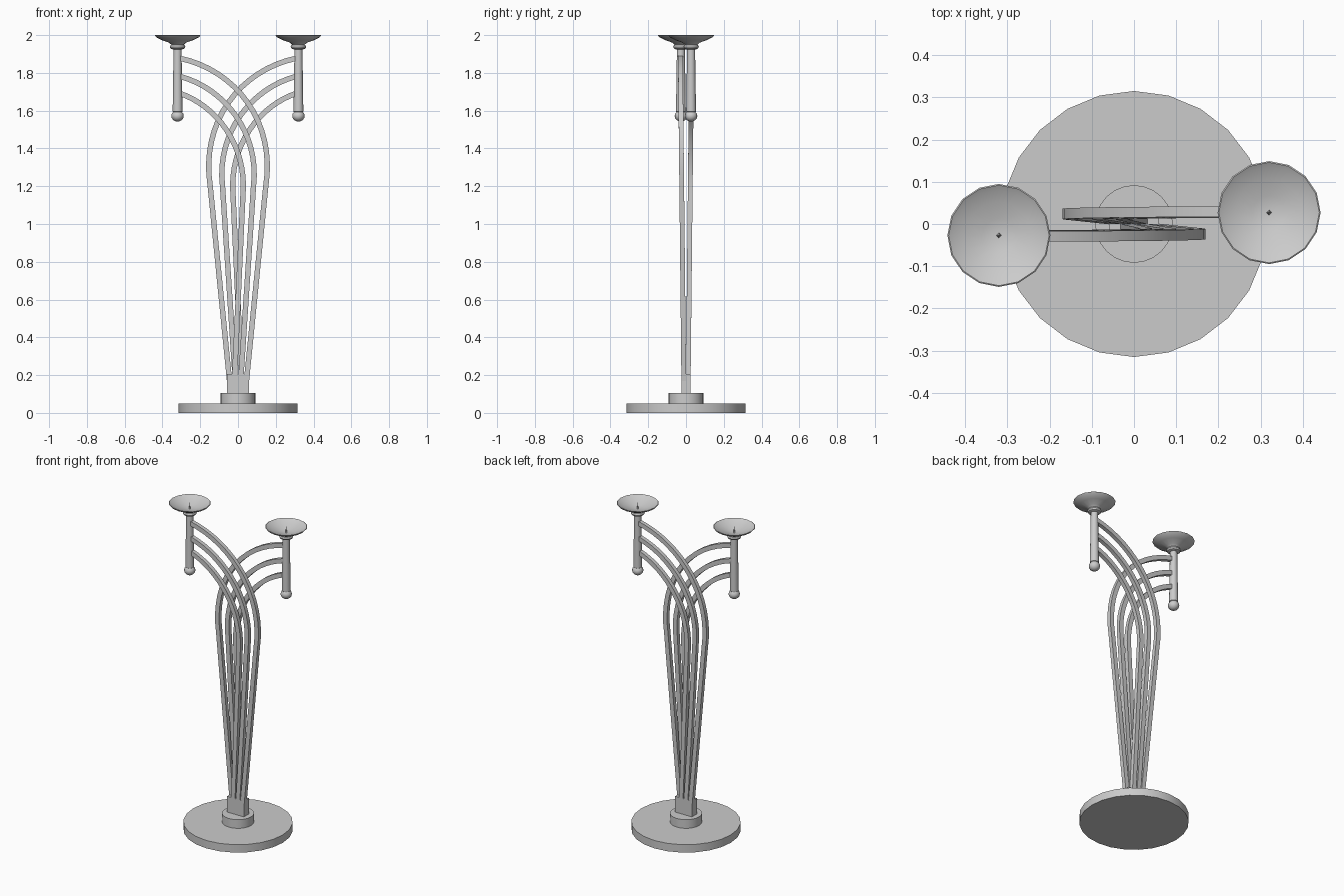
import bpy, bmesh, math
from mathutils import Vector
from mathutils.geometry import interpolate_bezier

if "Cube" in bpy.data.objects:
    bpy.data.objects.remove(bpy.data.objects["Cube"])


def finish(bm, name):
    bmesh.ops.recalc_face_normals(bm, faces=bm.faces)
    me = bpy.data.meshes.new(name)
    bm.to_mesh(me)
    bm.free()
    ob = bpy.data.objects.new(name, me)
    bpy.context.collection.objects.link(ob)
    bpy.ops.object.select_all(action='DESELECT')
    ob.select_set(True)
    bpy.context.view_layer.objects.active = ob
    bpy.ops.object.shade_smooth_by_angle(angle=math.radians(35))
    return ob


def lathe(name, profile, sides, x=0, y=0):
    """Revolve (radius, z) points around a vertical axis at x, y."""
    bm = bmesh.new()
    vs = [bm.verts.new((r, 0, z)) for r, z in profile]
    es = [bm.edges.new(p) for p in zip(vs, vs[1:])]
    bmesh.ops.spin(bm, geom=vs + es, cent=(0, 0, 0), axis=(0, 0, 1),
                   angle=math.tau, steps=sides, use_duplicate=False)
    bmesh.ops.remove_doubles(bm, verts=bm.verts, dist=1e-5)
    bmesh.ops.translate(bm, verts=bm.verts, vec=(x, y, 0))
    return finish(bm, name)


def bar(name, foot, shoulder, h1, h2, tip, side, w=0.028, d=0.025):
    """Square bar: straight leg, then a bezier arch; side -1 turns it 180 degrees."""
    V = lambda p: Vector((p[0], 0, p[1]))
    path = [V(foot)] + interpolate_bezier(V(shoulder), V(h1), V(h2), V(tip), 17)
    bm = bmesh.new()
    rings = []
    for i, p in enumerate(path):
        t = (path[min(i + 1, len(path) - 1)] - path[max(i - 1, 0)]).normalized()
        n = Vector((t.z, 0, -t.x)) * w / 2
        c = p + Vector((0, -(0.010 + 0.0105 * p.z), 0))
        k = Vector((0, d / 2, 0))
        ring = []
        for q in (c + n + k, c + n - k, c - n - k, c - n + k):
            ring.append(bm.verts.new((q.x * side, q.y * side, q.z)))
        rings.append(ring)
    for a, b in zip(rings, rings[1:]):
        for j in range(4):
            bm.faces.new((a[j], a[(j + 1) % 4], b[(j + 1) % 4], b[j]))
    bm.faces.new(rings[0])
    bm.faces.new(rings[-1])
    finish(bm, name)


# Round base and collar
lathe("base_disc", [(0, 0), (0.315, 0), (0.315, 0.05), (0, 0.05)], 24)
lathe("base_collar", [(0, 0.05), (0.092, 0.05), (0.092, 0.105), (0, 0.105)], 24)

# Block that gathers the bars
bm = bmesh.new()
bmesh.ops.create_cube(bm, size=1)
bmesh.ops.scale(bm, verts=bm.verts, vec=(0.118, 0.05, 0.11))
bmesh.ops.translate(bm, verts=bm.verts, vec=(0, 0, 0.15))
finish(bm, "stem_block")

# Three nested bars: foot, shoulder, two handles, tip
bars = {
    "outer": ((0.043, 0.15), (0.147, 1.20), (0.20, 1.54), (-0.01, 1.815), (-0.31, 1.878)),
    "middle": ((0.013, 0.15), (0.082, 1.20), (0.115, 1.48), (-0.07, 1.72), (-0.31, 1.782)),
    "inner": ((-0.020, 0.15), (0.026, 1.15), (0.05, 1.42), (-0.12, 1.63), (-0.31, 1.692)),
}

ball = [(0.033 * math.sin(a), 1.572 - 0.030 * math.cos(a))
        for a in (math.pi * i / 8 for i in range(7))]
ring = [(0.027, 1.925), (0.037, 1.929), (0.041, 1.938), (0.037, 1.947), (0.029, 1.951)]
dish = [(0, 1.945), (0.032, 1.948), (0.045, 1.960), (0.085, 1.974), (0.112, 1.988),
        (0.122, 1.998), (0.119, 2.0), (0.108, 1.993), (0.08, 1.981), (0.04, 1.967), (0, 1.960)]

for side, label in ((1, "left"), (-1, "right")):
    for name, pts in bars.items():
        bar(f"{name}_bar_{label}", *pts, side)
    x, y = -0.32 * side, -0.027 * side
    # Hanging stem with ball end, ring, dish and candle spike
    lathe(f"candle_stem_{label}", ball + [(0.026, 1.595), (0.021, 1.935), (0, 1.935)], 16, x, y)
    lathe(f"stem_ring_{label}", [(0, 1.925)] + ring + [(0, 1.951)], 16, x, y)
    lathe(f"drip_dish_{label}", dish, 16, x, y)
    lathe(f"candle_spike_{label}", [(0, 1.955), (0.007, 1.955), (0, 2.0)], 4, x, y)
